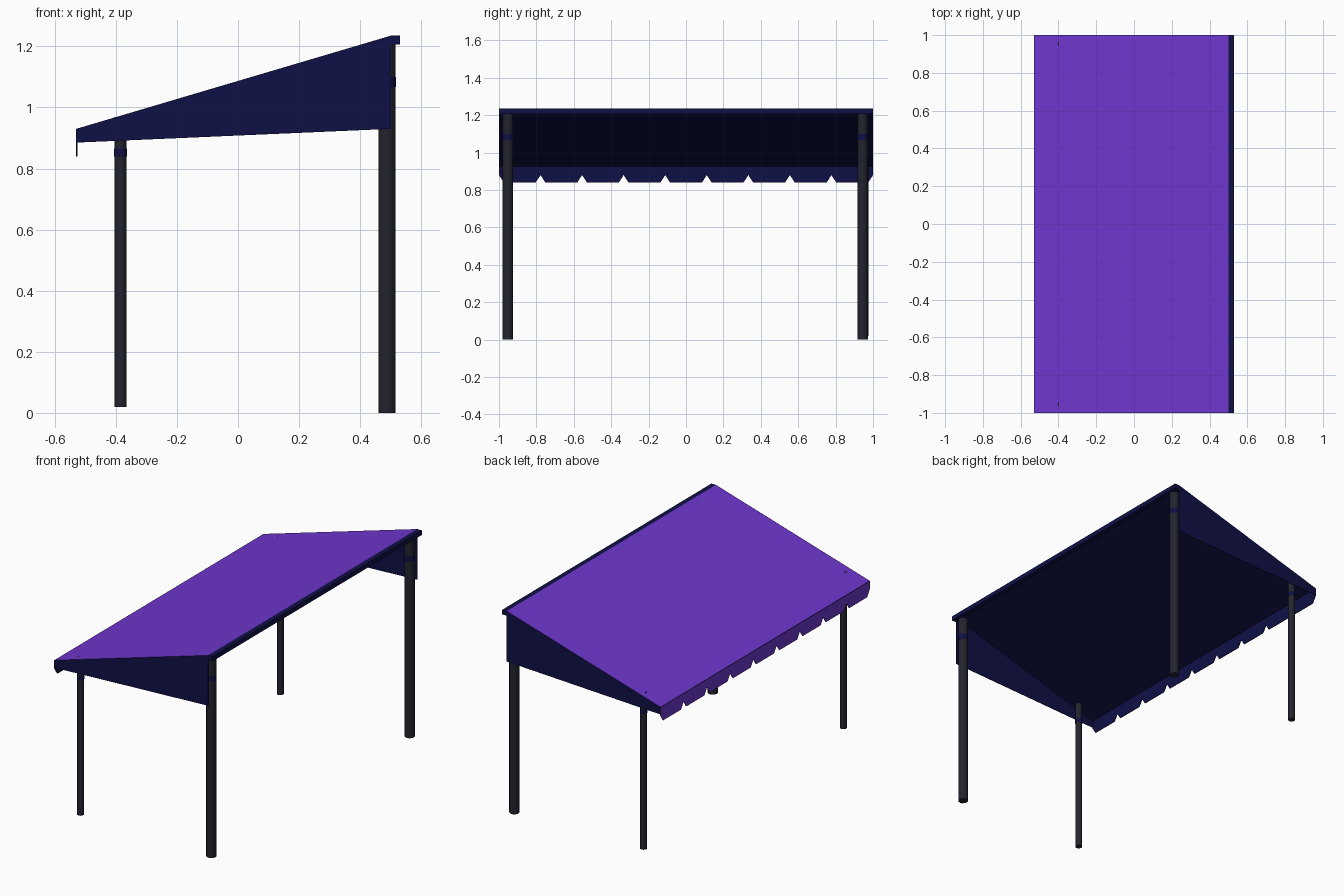
import bpy, bmesh, math
from mathutils import Vector

if "Cube" in bpy.data.objects:
    bpy.data.objects.remove(bpy.data.objects["Cube"])


def mat(name, rgb):
    m = bpy.data.materials.new(name)
    m.diffuse_color = (*rgb, 1)
    m.use_nodes = True
    m.node_tree.nodes["Principled BSDF"].inputs["Base Color"].default_value = m.diffuse_color
    return m


PURPLE = mat("purple_canvas", (0.156, 0.037, 0.61))
NAVY = mat("navy_canvas", (0.0052, 0.0052, 0.062))
METAL = mat("dark_metal", (0.017, 0.017, 0.029))


def sheet(name, outline, offset, mats, painted=None):
    """Thin plate: closed outline extruded by offset; faces toward 'painted' get slot 1."""
    bm = bmesh.new()
    face = bm.faces.new([bm.verts.new(p) for p in outline])
    new = bmesh.ops.extrude_face_region(bm, geom=[face], use_keep_orig=True)["geom"]
    bmesh.ops.translate(bm, vec=offset, verts=[v for v in new if isinstance(v, bmesh.types.BMVert)])
    bmesh.ops.recalc_face_normals(bm, faces=bm.faces)
    if painted:
        for f in bm.faces:
            f.material_index = int(f.normal.dot(Vector(painted)) > 0.5)
    me = bpy.data.meshes.new(name)
    bm.to_mesh(me)
    bm.free()
    for m in mats:
        me.materials.append(m)
    ob = bpy.data.objects.new(name, me)
    bpy.context.collection.objects.link(ob)
    return ob


def tube(name, x, y, r, z0, z1, m):
    bpy.ops.mesh.primitive_cylinder_add(vertices=12, radius=r, depth=z1 - z0,
                                        location=(x, y, (z0 + z1) / 2))
    ob = bpy.context.object
    ob.name = name
    ob.data.materials.append(m)
    bpy.ops.object.shade_smooth_by_angle(angle=math.radians(40))


XL, XR, ZL, ZR = -0.53, 0.5, 0.93, 1.235

# Sloping roof: purple above, navy below
sheet("roof", [(XL, -1, ZL), (XR, -1, ZR), (XR, 1, ZR), (XL, 1, ZL)],
      (0, 0, -0.004), [NAVY, PURPLE], (0, 0, 1))

# Side panels
for s, side in ((-1, "front"), (1, "back")):
    sheet(side + "_side_panel",
          [(XL, s, 0.885), (XR, s, 0.93), (XR, s, ZR - 0.001), (XL, s, ZL - 0.001)],
          (0, -s * 0.004, 0), [NAVY])

# Low-side valance with notched lower edge, purple outside
teeth, step = 9, 2 / 9
edge = [(XL, -1, ZL), (XL, -1, 0.88)]
for i in range(teeth):
    a = -1 + i * step
    edge += [(XL, a + 0.026, 0.84), (XL, a + step - 0.026, 0.84), (XL, a + step, 0.88)]
edge.append((XL, 1, ZL))
sheet("notched_valance", edge, (0.004, 0, 0), [NAVY, PURPLE], (-1, 0, 0))

# High-side edge beam
sheet("top_edge_beam", [(XR, -1, 1.207), (0.53, -1, 1.207), (0.53, -1, ZR), (XR, -1, ZR)],
      (0, 2, 0), [NAVY])

# Posts with coloured collars
for s, side in ((-1, "front"), (1, "back")):
    tube(side + "_short_post", -0.385, s * 0.955, 0.02, 0.02, 0.969, METAL)
    tube(side + "_short_collar", -0.385, s * 0.955, 0.0208, 0.84, 0.866, NAVY)
    y = s * 0.948 - 0.004
    tube(side + "_tall_post", 0.488, y, 0.028, 0, 1.208, METAL)
    tube(side + "_tall_collar", 0.488, y, 0.0288, 1.067, 1.1, NAVY)
